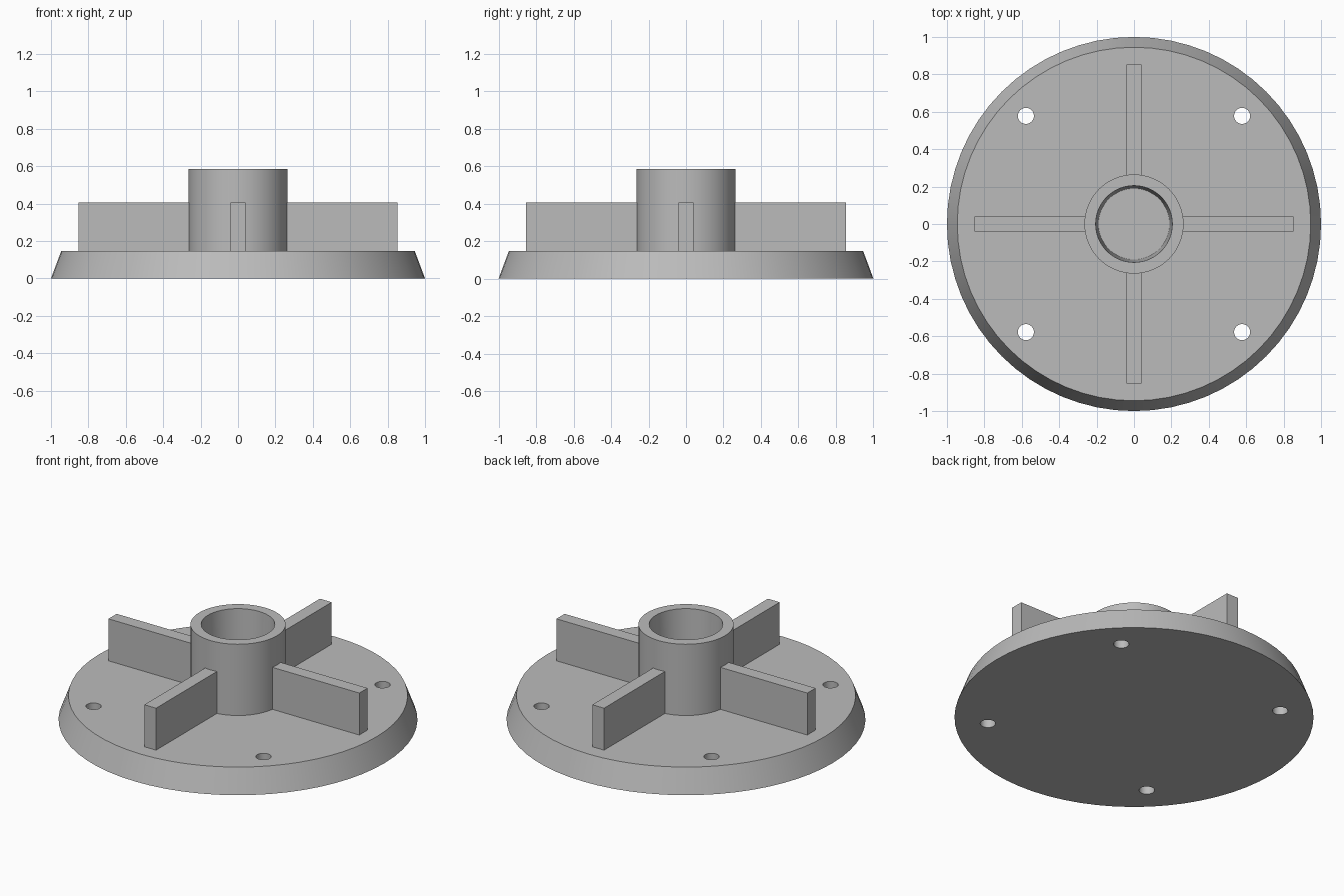
import bpy, bmesh, math
from mathutils import Matrix, Vector

cube = bpy.data.objects.get("Cube")
if cube:
    bpy.data.objects.remove(cube, do_unlink=True)

grey = bpy.data.materials.new("plain grey")
grey.use_nodes = True
colour = (0.5, 0.5, 0.5, 1)
grey.diffuse_color = colour
grey.node_tree.nodes["Principled BSDF"].inputs["Base Color"].default_value = colour

BASE_TOP, RIB_TOP, HUB_TOP = 0.147, 0.405, 0.585
HUB_R, RIB_END, RIB_W = 0.265, 0.853, 0.08
HOLE_POS, HOLE_R = 0.578, 0.043


def finish(name, bm):
    bmesh.ops.recalc_face_normals(bm, faces=bm.faces)
    mesh = bpy.data.meshes.new(name)
    bm.to_mesh(mesh)
    bm.free()
    obj = bpy.data.objects.new(name, mesh)
    bpy.context.collection.objects.link(obj)
    obj.data.materials.append(grey)
    return obj


def smooth(obj):
    bpy.ops.object.select_all(action='DESELECT')
    obj.select_set(True)
    bpy.context.view_layer.objects.active = obj
    bpy.ops.object.shade_smooth_by_angle(angle=math.radians(30))


def lathe(name, profile, sides=64):
    """Revolve an open (radius, height) profile and cap both ends."""
    bm = bmesh.new()
    rings = []
    for r, z in profile:
        rings.append([bm.verts.new((r * math.cos(a), r * math.sin(a), z))
                      for a in (math.tau * i / sides for i in range(sides))])
    for low, high in zip(rings, rings[1:]):
        for i in range(sides):
            j = (i + 1) % sides
            bm.faces.new((low[i], low[j], high[j], high[i]))
    bm.faces.new(rings[0])
    bm.faces.new(rings[-1])
    return finish(name, bm)


# Flange with drafted rim, hub and blind tapered bore
body = lathe("flange_and_hub", [
    (1.0, 0), (0.945, BASE_TOP), (HUB_R, BASE_TOP), (HUB_R, HUB_TOP),
    (0.205, HUB_TOP), (0.19, BASE_TOP)])

# Four bolt holes through the flange
bm = bmesh.new()
for sx in (-1, 1):
    for sy in (-1, 1):
        bmesh.ops.create_cone(
            bm, cap_ends=True, segments=24, radius1=HOLE_R, radius2=HOLE_R,
            depth=1, matrix=Matrix.Translation((sx * HOLE_POS, sy * HOLE_POS, 0)))
cutter = finish("bolt_hole_cutter", bm)
cutter.hide_render = True
cutter.hide_set(True)
cut = body.modifiers.new("bolt_holes", 'BOOLEAN')
cut.operation = 'DIFFERENCE'
cut.solver = 'EXACT'
cut.object = cutter
bpy.context.view_layer.objects.active = body
bpy.ops.object.modifier_apply(modifier=cut.name)
bpy.data.objects.remove(cutter, do_unlink=True)
smooth(body)

# Four upright ribs, rooted in the hub wall and the flange
inner, bottom = 0.24, BASE_TOP - 0.02
size = Vector((RIB_END - inner, RIB_W, RIB_TOP - bottom))
centre = Vector(((RIB_END + inner) / 2, 0, (RIB_TOP + bottom) / 2))
for i, side in enumerate(("left", "back", "right", "front")):
    bm = bmesh.new()
    turn = Matrix.Rotation(i * math.pi / 2, 4, 'Z')
    bmesh.ops.create_cube(
        bm, size=1, matrix=turn @ Matrix.Translation(centre) @ Matrix.Diagonal(size).to_4x4())
    finish(side + "_rib", bm)
